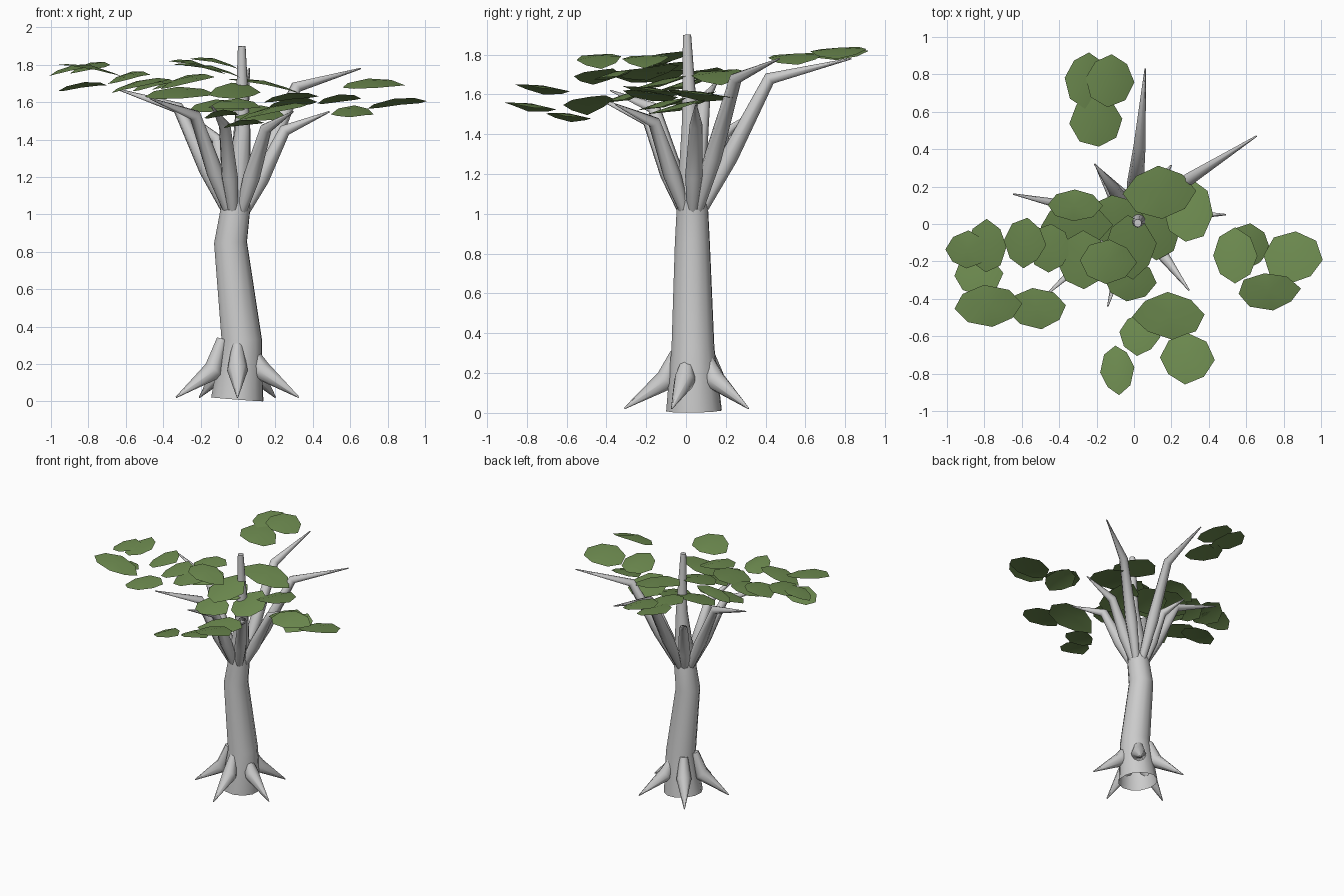
import bpy, bmesh, math, random
from mathutils import Vector

if "Cube" in bpy.data.objects:
    bpy.data.objects.remove(bpy.data.objects["Cube"])

random.seed(4)


def material(name, rgb):
    m = bpy.data.materials.new(name)
    m.diffuse_color = (*rgb, 1)
    m.use_nodes = True
    m.node_tree.nodes["Principled BSDF"].inputs["Base Color"].default_value = m.diffuse_color
    return m


BARK = material("grey bark", (0.6, 0.6, 0.6))
GREEN = material("leaf green", (0.155, 0.26, 0.08))


def finish(name, bm, mat, angle):
    me = bpy.data.meshes.new(name)
    bm.to_mesh(me)
    bm.free()
    ob = bpy.data.objects.new(name, me)
    bpy.context.collection.objects.link(ob)
    me.materials.append(mat)
    bpy.ops.object.select_all(action='DESELECT')
    ob.select_set(True)
    bpy.context.view_layer.objects.active = ob
    bpy.ops.object.shade_smooth_by_angle(angle=math.radians(angle))
    return ob


def limb(name, points, radii, sides, capped=True):
    """Tapered tube whose rings follow a bent path."""
    bm = bmesh.new()
    pts = [Vector(p) for p in points]
    rings = []
    u = Vector((0.97, 0.2, 0.1))
    for i, (p, r) in enumerate(zip(pts, radii)):
        d = (pts[min(i + 1, len(pts) - 1)] - pts[max(i - 1, 0)]).normalized()
        side = d.cross(Vector((0, 0, 1)))
        if i == 0 and side.length > 0.3:
            u = side
        u = (u - d * u.dot(d)).normalized()  # keeps the rings untwisted
        v = d.cross(u)
        rings.append([bm.verts.new(p + r * (u * math.cos(a) + v * math.sin(a)))
                      for a in (math.tau * k / sides for k in range(sides))])
    for a, b in zip(rings, rings[1:]):
        for k in range(sides):
            n = (k + 1) % sides
            bm.faces.new((a[k], a[n], b[n], b[k]))
    if capped:
        bm.faces.new(rings[0][::-1])
    bm.faces.new(rings[-1])
    return finish(name, bm, BARK, 50)


# Trunk with a slight bend, open at the foot, running up into a thin leader
limb("trunk",
     [(-.004, .04, .012), (.02, .035, .33), (-.04, .032, .85), (-.012, .032, 1.04), (.025, .02, 1.45), (.02, .005, 1.9)],
     [.143, .11, .09, .08, .042, .021], 12, capped=False)

# Five buttress roots, swollen at the knee
for i in range(5):
    a = math.radians(-90 + 72 * i)
    c, s = math.cos(a), math.sin(a)
    path = [(c * r - .003, .035 + s * r, z) for r, z in ((.085, .3 - .035 * c), (.135, .165), (.345, .022))]
    limb(f"root_{i + 1}", path, [.03, .055, .004], 8)

# Bent branches: elbow, tip
BRANCHES = [
    ((.03, .42, 1.68), (.06, .83, 1.78)),
    ((.31, .25, 1.68), (.655, .47, 1.78)),
    ((.25, .05, 1.45), (.49, .05, 1.55)),
    ((.15, -.16, 1.46), (.295, -.355, 1.55)),
    ((-.07, -.19, 1.47), (-.14, -.44, 1.58)),
    ((-.23, -.16, 1.53), (-.47, -.38, 1.62)),
    ((-.32, .09, 1.57), (-.645, .16, 1.67)),
    ((-.11, .19, 1.4), (-.21, .32, 1.5)),
]
for i, (elbow, tip) in enumerate(BRANCHES):
    e = Vector(elbow)
    out = Vector((e.x, e.y - .03, 0)).normalized()
    start = Vector((-.012, .03, 1.02)) + out * .05
    limb(f"branch_{i + 1}", [start, start.lerp(e, .4), e, tip], [.028, .045, .032, .004], 8)

# Leaf sheets grouped by tilt (slope along x, slope along y);
# each leaf: x, y, z, half width, half depth
LEAF_GROUPS = {
    (-.2, .05): [
        (-.25, .77, 1.81, .12, .15), (-.13, .77, 1.82, .13, .14), (-.2, .55, 1.79, .14, .14),
        (.14, .17, 1.70, .19, .14), (-.78, -.44, 1.78, .18, .11), (-.14, -.2, 1.78, .15, .12)],
    (.22, .14): [
        (-.52, -.45, 1.7, .16, .11), (-.27, -.19, 1.72, .14, .16), (-.58, -.1, 1.74, .11, .13),
        (-.45, -.13, 1.7, .11, .13), (-.79, -.12, 1.79, .11, .14), (-.89, -.14, 1.78, .12, .1),
        (.19, -.49, 1.56, .19, .125), (-.32, .1, 1.71, .145, .085)],
    (.03, .25): [
        (-.02, -.12, 1.66, .14, .17), (-.02, -.3, 1.59, .135, .11), (.12, -.03, 1.54, .13, .16),
        (-.31, -.01, 1.65, .19, .12), (.72, -.36, 1.7, .165, .1), (.61, -.12, 1.55, .115, .12),
        (-.1, .02, 1.58, .16, .13)],
    (.12, -.13): [
        (.28, -.72, 1.63, .145, .135), (-.09, -.78, 1.54, .09, .13), (.03, -.59, 1.49, .11, .11),
        (.29, .07, 1.6, .13, .17), (.85, -.18, 1.6, .16, .14), (.54, -.17, 1.62, .12, .145),
        (-.83, -.27, 1.69, .13, .11)],
}
count = 0
for (sx, sy), leaves in LEAF_GROUPS.items():
    for x, y, z, rx, ry in leaves:
        count += 1
        bm = bmesh.new()

        # Arched eight-sided sheet
        def point(u, v):
            px, py = u * rx, v * ry
            return bm.verts.new((x + px, y + py, z + .015 + sx * px + sy * py - .03 * (u * u + .4 * v * v)))
        mid = point(0, 0)
        turn = random.uniform(-.15, .15)
        rim = []
        for k in range(8):
            a = turn + math.tau * k / 8
            r = random.uniform(.9, 1.03) if k % 2 else random.uniform(.97, 1.06)
            rim.append(point(r * math.cos(a), r * math.sin(a)))
        for k in range(8):
            bm.faces.new((mid, rim[k], rim[(k + 1) % 8]))
        finish(f"leaf_{count}", bm, GREEN, 60)
